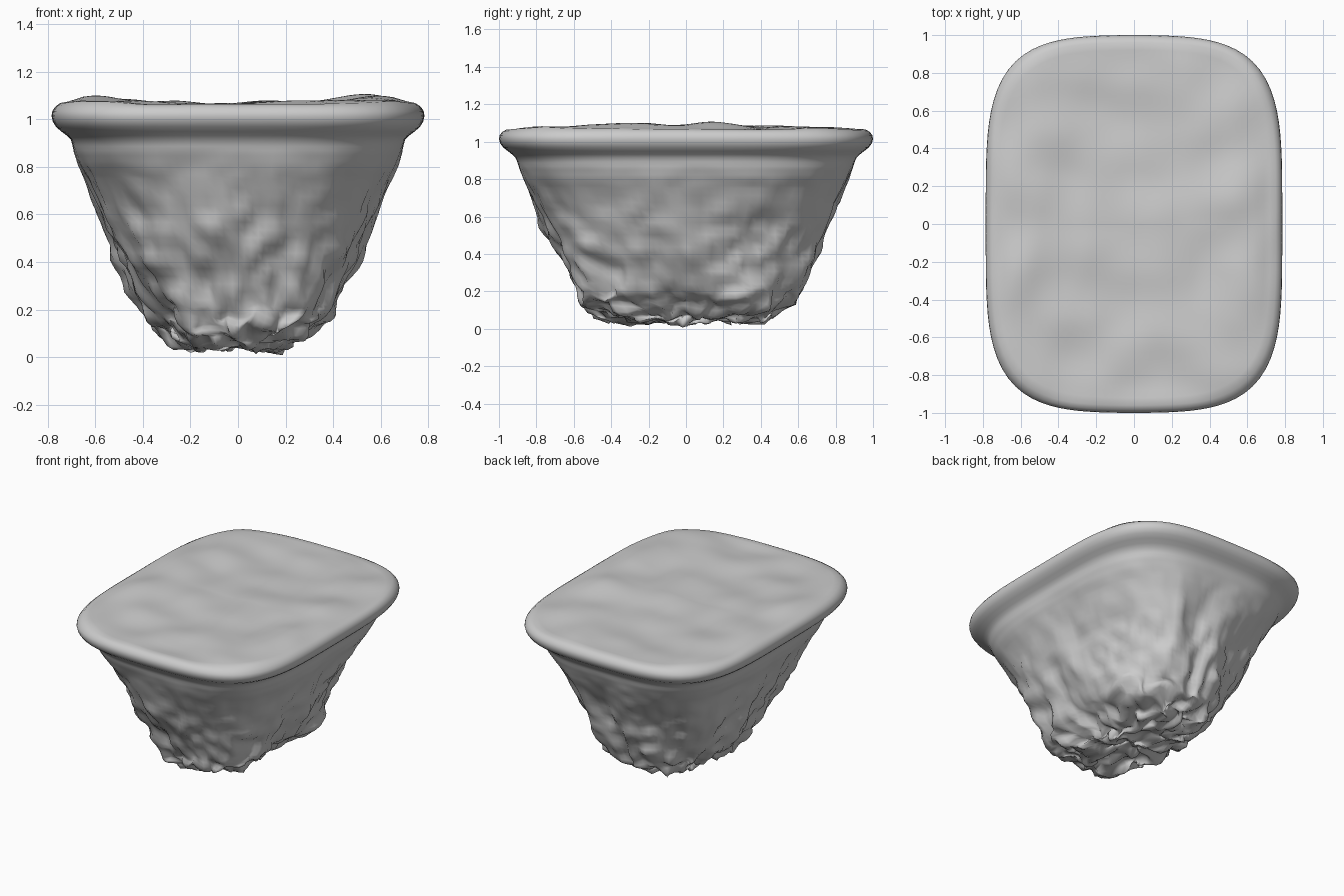
import bpy, bmesh, math
from mathutils import Vector, noise

if "Cube" in bpy.data.objects:
    bpy.data.objects.remove(bpy.data.objects["Cube"])

SEGMENTS = 120


def outline(angle, a, b, power):
    """Point on a rounded rectangle with bowed front and back ends."""
    c, s = math.cos(angle), math.sin(angle)
    r = (abs(c) ** power + abs(s) ** power) ** (-1 / power)
    u, v = r * c, r * s
    return a * u, b * v * (1 - 0.05 * u * u)


def interpolate(profile, steps):
    """Subdivide a profile of (half x, half y, z, power) rows."""
    rows = []
    for p, q in zip(profile, profile[1:]):
        for i in range(steps):
            rows.append([u + (v - u) * i / steps for u, v in zip(p, q)])
    return rows + [list(profile[-1])]


def loft(name, rows, shape):
    """Join rings from top to bottom and close both ends with fans."""
    bm = bmesh.new()
    rings = []
    for a, b, z, power in rows:
        ring = []
        for i in range(SEGMENTS):
            x, y = outline(2 * math.pi * i / SEGMENTS, a, b, power)
            ring.append(bm.verts.new(shape(Vector((x, y, z)))))
        rings.append(ring)
    for top, low in zip(rings, rings[1:]):
        for i in range(SEGMENTS):
            j = (i + 1) % SEGMENTS
            bm.faces.new((top[i], low[i], low[j], top[j]))
    for end in (0, -1):
        centre = bm.verts.new(shape(Vector((0, 0, rows[end][2]))))
        for i in range(SEGMENTS):
            bm.faces.new((centre, rings[end][i], rings[end][(i + 1) % SEGMENTS]))
    bmesh.ops.recalc_face_normals(bm, faces=bm.faces)
    mesh = bpy.data.meshes.new(name)
    bm.to_mesh(mesh)
    bm.free()
    for face in mesh.polygons:
        face.use_smooth = True
    obj = bpy.data.objects.new(name, mesh)
    bpy.context.collection.objects.link(obj)
    return obj


def rolling_ground(p):
    """Gentle hills on top, higher near the left and right sides."""
    edge = max(abs(p.x) / 0.78, abs(p.y))
    fade = min(1, max(0, (1 - edge) / 0.15))
    hills = 0.022 * noise.noise(p * 4 + Vector((4, 1, 0)))
    hills += 0.03 * math.exp(-((abs(p.x) - 0.55) / 0.16) ** 2 - (p.y / 0.7) ** 2)
    return p + Vector((0, 0, fade * hills))


def weathered(p):
    """Vertical ridges and chips that get rougher towards the foot."""
    depth = min(1, max(0, (0.88 - p.z) / 0.45))
    out = Vector((p.x, p.y * 0.8, 0))
    if out.length > 0:
        out.normalize()
    ridge = noise.noise(Vector((p.x * 5, p.y * 5, p.z * 1.5)) + Vector((7, 3, 2)))
    chips = noise.noise(Vector((p.x * 15, p.y * 15, p.z * 8)) + Vector((1, 9, 4)))
    low = min(1, max(0, (0.3 - p.z) / 0.18))
    lumps = noise.noise_vector(p * 13) * 0.05 * low
    p = p + out * depth * (0.07 * ridge + 0.04 * chips) + lumps
    p.z = max(p.z, 0)
    return p


def surface(p):
    return rolling_ground(p) if p.z > 1.06 else weathered(p)


# Flat grassy top, rolled rim with a soft undercut
top = [(0.75 * f, 0.96 * f, 1.065, 2.5 + 1.7 * f) for f in [i / 24 for i in range(1, 25)]]
rim = [(0.77, 0.982, 1.053, 4.2), (0.782, 0.996, 1.035, 4.2), (0.785, 1.0, 1.015, 4.2),
       (0.78, 0.994, 0.992, 4.2), (0.767, 0.978, 0.97, 4.2), (0.745, 0.953, 0.95, 4.1),
       (0.72, 0.93, 0.932, 4), (0.704, 0.913, 0.915, 3.9)]

# Rock body tapering to a ragged foot
body = [(0.698, 0.903, 0.895, 3.8), (0.69, 0.892, 0.86, 3.7), (0.672, 0.872, 0.81, 3.5),
        (0.64, 0.845, 0.75, 3.3), (0.575, 0.77, 0.60, 3), (0.51, 0.71, 0.47, 2.9),
        (0.45, 0.655, 0.34, 2.8), (0.385, 0.61, 0.21, 2.8), (0.335, 0.575, 0.14, 2.8),
        (0.28, 0.51, 0.08, 2.8), (0.20, 0.40, 0.05, 2.6), (0.10, 0.2, 0.045, 2.4),
        (0.02, 0.04, 0.045, 2)]
loft("floating_rock", top + rim + interpolate(body, 4), surface)
